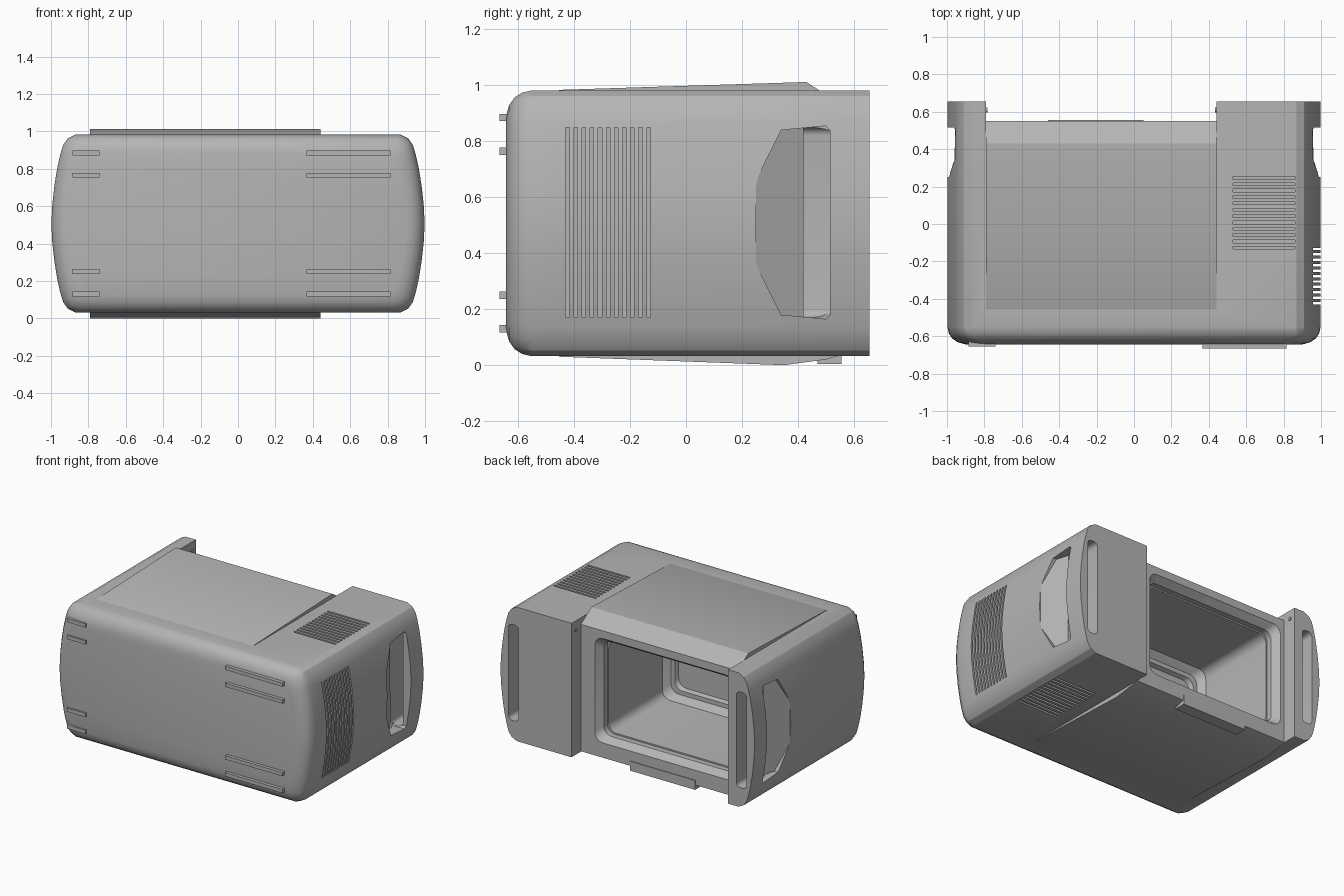
import bpy, bmesh, math
from mathutils import Vector

cube = bpy.data.objects.get("Cube")
if cube:
    bpy.data.objects.remove(cube, do_unlink=True)

grey = bpy.data.materials.new("plain grey")
grey.use_nodes = True
grey.diffuse_color = (0.46, 0.46, 0.46, 1)
grey.node_tree.nodes["Principled BSDF"].inputs["Base Color"].default_value = grey.diffuse_color


def make(name, bm):
    bmesh.ops.recalc_face_normals(bm, faces=bm.faces)
    mesh = bpy.data.meshes.new(name)
    bm.to_mesh(mesh)
    bm.free()
    mesh.materials.append(grey)
    ob = bpy.data.objects.new(name, mesh)
    bpy.context.scene.collection.objects.link(ob)
    return ob


def loft(name, rings):
    """Closed solid through rings of matching points."""
    bm = bmesh.new()
    loops = [[bm.verts.new(p) for p in ring] for ring in rings]
    n = len(loops[0])
    for a, b in zip(loops, loops[1:]):
        for i in range(n):
            j = (i + 1) % n
            bm.faces.new((a[i], a[j], b[j], b[i]))
    bm.faces.new(loops[0][::-1])
    bm.faces.new(loops[-1])
    return make(name, bm)


def boxes(name, spans):
    """Boxes given as (x0, x1, y0, y1, z0, z1)."""
    bm = bmesh.new()
    for x0, x1, y0, y1, z0, z1 in spans:
        for v in bmesh.ops.create_cube(bm, size=1)["verts"]:
            v.co = Vector((x1 if v.co.x > 0 else x0,
                           y1 if v.co.y > 0 else y0,
                           z1 if v.co.z > 0 else z0))
    return make(name, bm)


def combine(target, tool, operation="DIFFERENCE"):
    mod = target.modifiers.new("boolean", "BOOLEAN")
    mod.operation, mod.object, mod.solver = operation, tool, "EXACT"
    bpy.context.view_layer.objects.active = target
    bpy.ops.object.modifier_apply(modifier=mod.name)
    bpy.data.objects.remove(tool, do_unlink=True)


def rounded_rect(y, x0, x1, z0, z1, r, steps=5):
    ring = []
    for k, (cx, cz) in enumerate(((x1 - r, z1 - r), (x0 + r, z1 - r),
                                  (x0 + r, z0 + r), (x1 - r, z0 + r))):
        for s in range(steps + 1):
            a = math.pi / 2 * (k + s / steps)
            ring.append((cx + r * math.cos(a), y, cz + r * math.sin(a)))
    return ring


# Housing: bowed sides, rounded front edges
quarter = [(0.998, 0), (0.993, 0.1), (0.982, 0.2), (0.966, 0.3), (0.95, 0.37),
           (0.935, 0.42), (0.91, 0.455), (0.87, 0.475)]
half = quarter + [(-x, z) for x, z in quarter[::-1]]
outline = half + [(x, -z) for x, z in half[-2:0:-1]]


def shell_ring(y, inset):
    return [(x * (1 - inset), y, 0.507 + z * (1 - inset * 2)) for x, z in outline]


housing = loft("housing", [shell_ring(y, i) for y, i in (
    (-0.643, 0.095), (-0.632, 0.055), (-0.612, 0.026), (-0.585, 0.008), (-0.55, 0),
    (0.655, 0))])

# Middle section set back from the two end blocks
combine(housing, boxes("gap_cutter", [(-0.79, 0.44, 0.42, 0.8, -0.1, 1.1)]))
section = [(-0.5, 0.96), (-0.45, 0.984), (0.43, 1.012), (0.55, 0.935),
           (0.55, 0.035), (0.5, 0.02), (0.35, 0.0), (-0.45, 0.03), (-0.5, 0.05)]
combine(housing, loft("middle_section", [[(x, y, z) for y, z in section]
                                         for x in (-0.79, 0.44)]), "UNION")
# Latch under the opening
combine(housing, boxes("latch", [(-0.46, 0.05, 0.47, 0.556, 0.004, 0.07)]), "UNION")

# Cavity with a stepped rim and a shallow panel in its far wall
rings = [(0.6, 0), (0.55, 0), (0.5, 0.035), (0.46, 0.035), (0.46, 0.045),
         (-0.12, 0.06), (-0.16, 0.1), (-0.16, 0.13), (-0.19, 0.14)]
combine(housing, loft("cavity_cutter", [
    rounded_rect(y, -0.76 + i, 0.33 - i, 0.14 + i, 0.88 - i, 0.06) for y, i in rings]))

# Side grips: tapered scoop leading into a slot through the rear face
scoop = [(0.25, 0.15), (0.34, 0.33), (0.5, 0.345), (0.515, 0.33), (0.515, -0.33),
         (0.5, -0.345), (0.34, -0.33), (0.25, -0.15)]
for side in (1, -1):
    outer = [(side * 1.1, y, 0.51 + z) for y, z in scoop]
    floor = [(side * (0.99 - 0.13 * min(1, (y - 0.25) / 0.2)), y, 0.51 + z)
             for y, z in scoop]
    combine(housing, loft("scoop_cutter", [floor, outer]))
    x0, x1 = sorted((side * 0.855, side * 0.935))
    combine(housing, loft("slot_cutter", [
        rounded_rect(y, x0, x1, 0.17, 0.85, 0.03) for y in (0.42, 0.75)]))

# Vent grooves: right-hand flank, then top and bottom
combine(housing, boxes("flank_vent_cutter", [
    (0.945, 1.1, -0.43 + 0.029 * i, -0.417 + 0.029 * i, 0.17, 0.85) for i in range(11)]))
combine(housing, boxes("flat_vent_cutter", [
    (0.53, 0.86, -0.135 + 0.034 * i, -0.12 + 0.034 * i, z, z + 0.1)
    for i in range(12) for z in (-0.05, 0.965)]))

# Front foot strips
feet = boxes("foot_strips", [
    (x0, x1, y, -0.62, z - 0.013, z + 0.013)
    for x0, x1, y in ((-0.885, -0.74, -0.655), (0.365, 0.815, -0.666))
    for z in (0.13, 0.25, 0.765, 0.885)])

# Screw heads on the inner walls of the end blocks
screws = bmesh.new()
for x in (-0.79, 0.44):
    ends = bmesh.ops.create_cone(screws, cap_ends=True, segments=12, radius1=0.013,
                                 radius2=0.013, depth=0.012)["verts"]
    for v in ends:
        v.co = Vector((x + v.co.z, 0.61 + v.co.x, 0.92 + v.co.y))
make("screw_heads", screws)

# Smooth shading with crisp creases
for ob in bpy.context.scene.objects:
    ob.select_set(ob == housing)
bpy.context.view_layer.objects.active = housing
bpy.ops.object.shade_smooth_by_angle(angle=math.radians(25))
